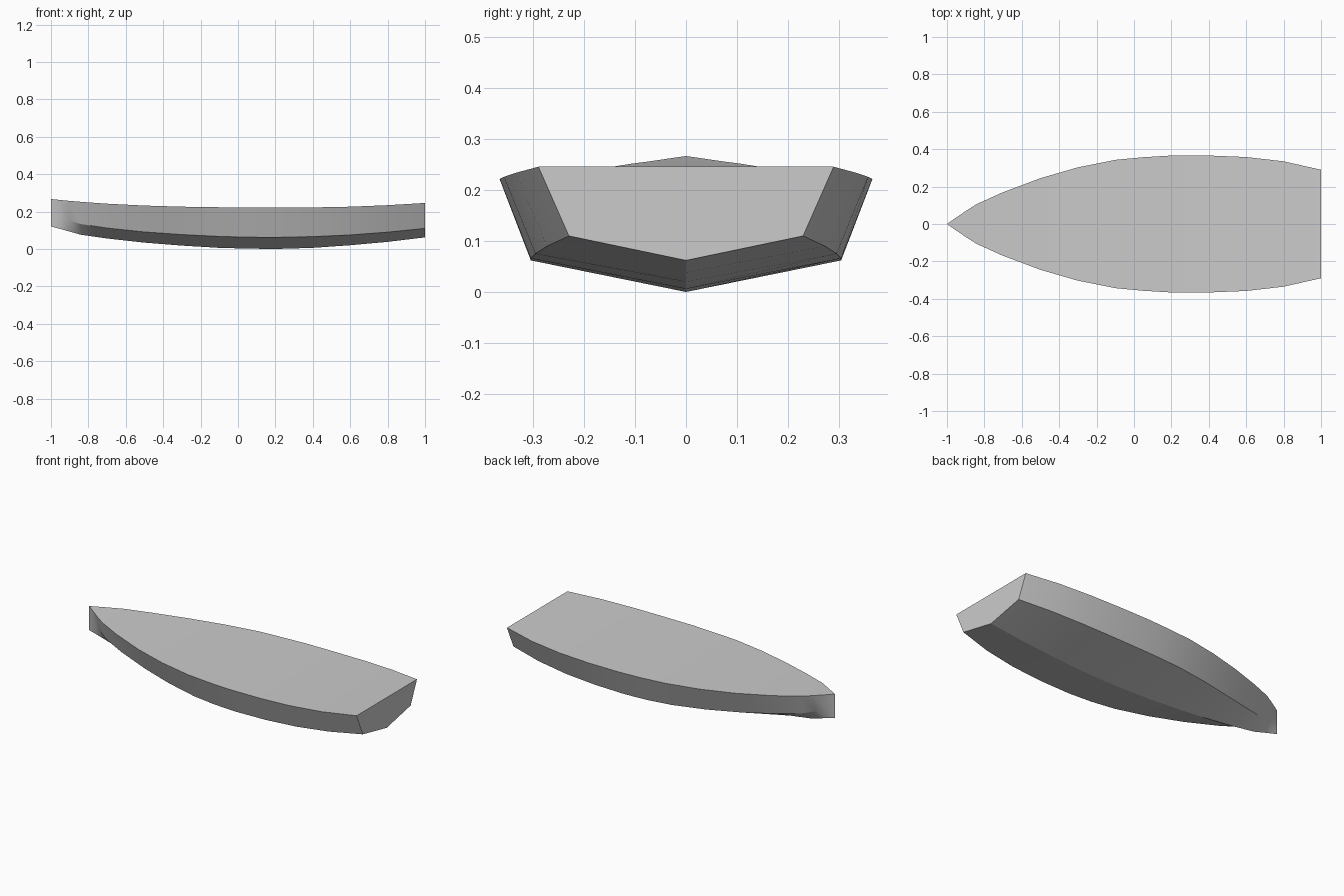
import bpy, bmesh

# Hull stations: x, sheer half-beam, sheer z, chine half-beam, chine z, keel z
stations = [
    (-1.00, 0.000, 0.267, 0.000, 0.180, 0.120),
    (-0.95, 0.035, 0.262, 0.012, 0.165, 0.107),
    (-0.90, 0.069, 0.257, 0.034, 0.150, 0.093),
    (-0.84, 0.107, 0.252, 0.066, 0.133, 0.076),
    (-0.70, 0.170, 0.242, 0.118, 0.112, 0.056),
    (-0.50, 0.245, 0.232, 0.182, 0.091, 0.034),
    (-0.30, 0.303, 0.226, 0.238, 0.077, 0.018),
    (-0.10, 0.343, 0.223, 0.280, 0.067, 0.006),
    (0.05, 0.357, 0.221, 0.297, 0.063, 0.002),
    (0.20, 0.366, 0.221, 0.305, 0.062, 0.000),
    (0.40, 0.366, 0.222, 0.305, 0.066, 0.006),
    (0.60, 0.358, 0.226, 0.296, 0.075, 0.020),
    (0.80, 0.335, 0.234, 0.273, 0.090, 0.038),
    (1.00, 0.290, 0.246, 0.230, 0.110, 0.062),
]

# Closed cross-sections lofted from stem to transom
bm = bmesh.new()
rings = []
for x, ys, zs, yc, zc, zk in stations:
    section = [(-ys, zs), (-yc, zc), (0, zk), (yc, zc), (ys, zs)]
    rings.append([bm.verts.new((x, y, z)) for y, z in section])
for a, b in zip(rings, rings[1:]):
    for i in range(5):
        j = (i + 1) % 5
        bm.faces.new((a[i], a[j], b[j], b[i]))

# Flat transom at the stern; the bow section closes into the stem edge
bm.faces.new(rings[-1])
bmesh.ops.remove_doubles(bm, verts=bm.verts, dist=0.0005)
bmesh.ops.recalc_face_normals(bm, faces=bm.faces)

mesh = bpy.data.meshes.new("boat_hull")
bm.to_mesh(mesh)
bm.free()
hull = bpy.data.objects.new("boat_hull", mesh)
bpy.context.collection.objects.link(hull)

# Smooth panels with crisp chine, keel and sheer
bpy.context.view_layer.objects.active = hull
hull.select_set(True)
bpy.ops.object.shade_smooth_by_angle(angle=0.33)
